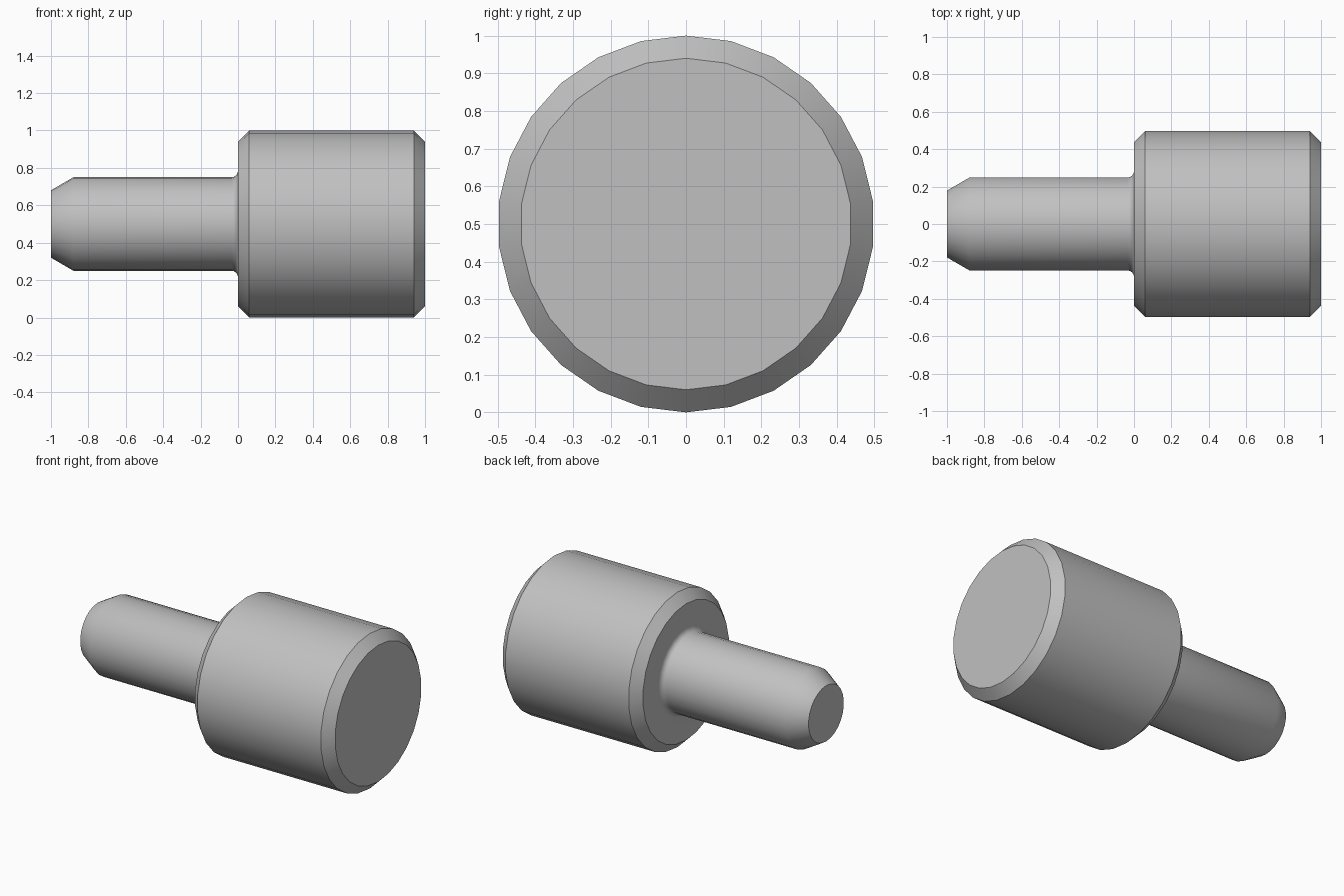
import bpy, bmesh
from math import sin, cos, pi, radians

cube = bpy.data.objects.get("Cube")
if cube:
    bpy.data.objects.remove(cube, do_unlink=True)

SIDES = 26
HEAD_R, SHAFT_R, TIP_R = 0.5, 0.25, 0.18
BEVEL, TIP_LEN, FILLET = 0.06, 0.12, 0.035

# Satin steel
steel = bpy.data.materials.new("satin grey steel")
steel.use_nodes = True
colour = (0.53, 0.53, 0.53, 1)
steel.diffuse_color = colour
steel.node_tree.nodes["Principled BSDF"].inputs["Base Color"].default_value = colour

# Profile as (x, radius): tapered tip, shaft, root fillet, bevelled head
profile = [(-1, TIP_R), (-1 + TIP_LEN, SHAFT_R)]
for i in range(5):
    a = i / 4 * pi / 2
    profile.append((-FILLET + FILLET * sin(a), SHAFT_R + FILLET * (1 - cos(a))))
profile += [(0, HEAD_R - BEVEL), (BEVEL, HEAD_R), (1 - BEVEL, HEAD_R), (1, HEAD_R - BEVEL)]


def lathe(name, profile, height):
    """Spin a profile about a horizontal axis along x and cap both ends."""
    bm = bmesh.new()
    rings = []
    for x, r in profile:
        angles = [2 * pi * k / SIDES for k in range(SIDES)]
        rings.append([bm.verts.new((x, r * sin(a), height + r * cos(a))) for a in angles])
    for lower, upper in zip(rings, rings[1:]):
        for k in range(SIDES):
            n = (k + 1) % SIDES
            bm.faces.new((lower[k], lower[n], upper[n], upper[k]))
    bm.faces.new(rings[0])
    bm.faces.new(rings[-1])
    bmesh.ops.recalc_face_normals(bm, faces=bm.faces)
    mesh = bpy.data.meshes.new(name)
    bm.to_mesh(mesh)
    bm.free()
    obj = bpy.data.objects.new(name, mesh)
    bpy.context.collection.objects.link(obj)
    return obj


# Stepped pin, one solid turned part
pin = lathe("stepped_pin", profile, HEAD_R)
pin.data.materials.append(steel)
bpy.ops.object.select_all(action="DESELECT")
pin.select_set(True)
bpy.context.view_layer.objects.active = pin
bpy.ops.object.shade_smooth_by_angle(angle=radians(35))
